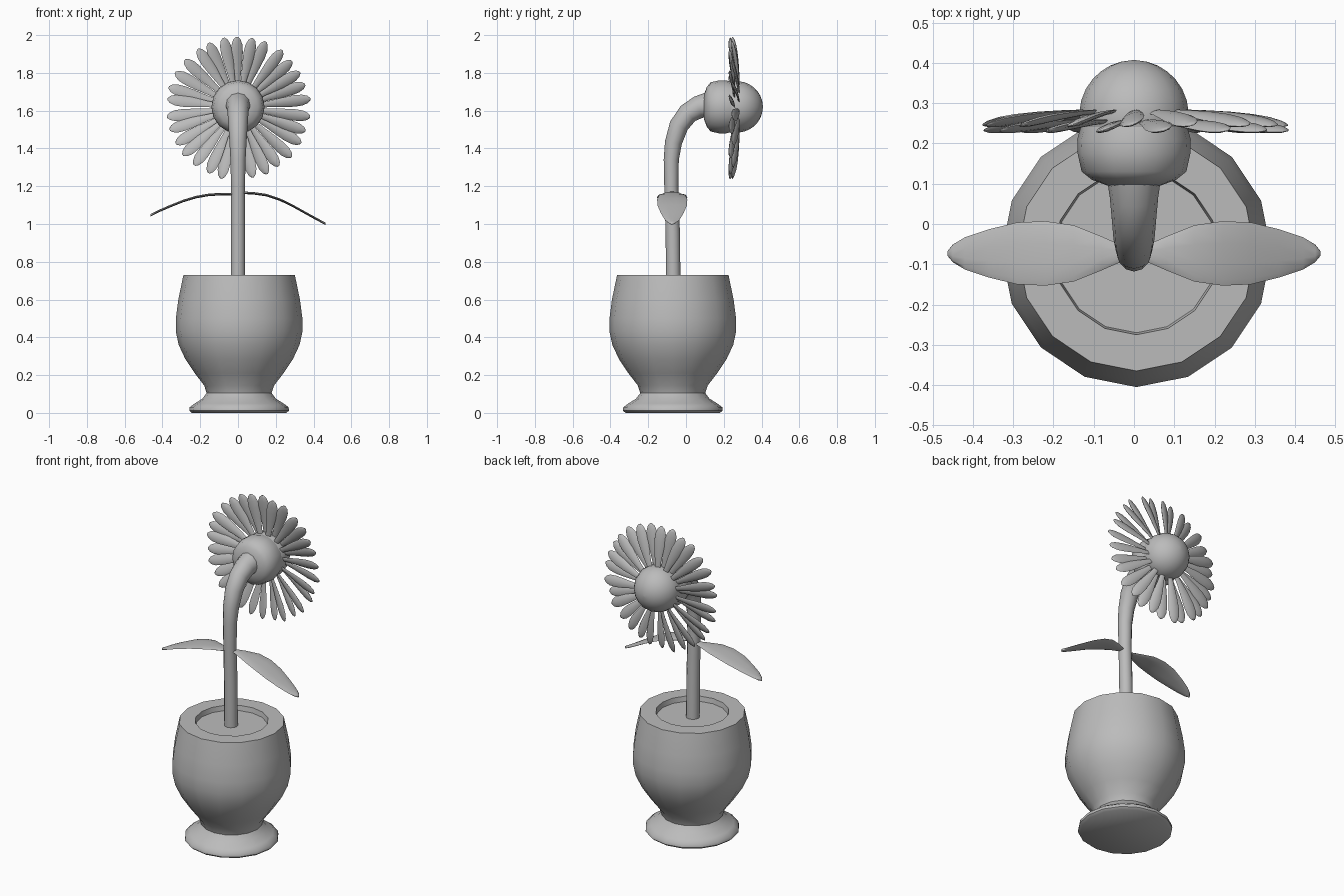
import bpy, bmesh, math, random
from mathutils import Vector, Matrix

random.seed(4)
cube = bpy.data.objects.get("Cube")
if cube:
    bpy.data.objects.remove(cube, do_unlink=True)

clay = bpy.data.materials.new("plain grey")
clay.use_nodes = True
clay.diffuse_color = (0.5, 0.5, 0.5, 1)
clay.node_tree.nodes["Principled BSDF"].inputs["Base Color"].default_value = clay.diffuse_color


def loft(name, rings, smooth=50):
    """Skin a list of equal point rings and cap both ends."""
    bm = bmesh.new()
    rows = [[bm.verts.new(p) for p in ring] for ring in rings]
    n = len(rows[0])
    for a, b in zip(rows, rows[1:]):
        for i in range(n):
            j = (i + 1) % n
            bm.faces.new((a[i], a[j], b[j], b[i]))
    bm.faces.new(rows[0][::-1])
    bm.faces.new(rows[-1])
    bmesh.ops.recalc_face_normals(bm, faces=bm.faces)
    mesh = bpy.data.meshes.new(name)
    bm.to_mesh(mesh)
    bm.free()
    obj = bpy.data.objects.new(name, mesh)
    bpy.context.collection.objects.link(obj)
    mesh.materials.append(clay)
    bpy.ops.object.select_all(action="DESELECT")
    obj.select_set(True)
    bpy.context.view_layer.objects.active = obj
    bpy.ops.object.shade_smooth_by_angle(angle=math.radians(smooth))
    return obj


def ellipse(centre, u, v, sides):
    c, u, v = Vector(centre), Vector(u), Vector(v)
    steps = [2 * math.pi * i / sides for i in range(sides)]
    return [c + u * math.cos(t) + v * math.sin(t) for t in steps]


def lathe(name, profile, origin, axis, sides=16):
    """Turn (radius, distance) points about the y or z axis."""
    o = Vector(origin)
    along = Vector((0, 1, 0)) if axis == "y" else Vector((0, 0, 1))
    side = Vector((0, 0, 1)) if axis == "y" else Vector((0, 1, 0))
    return loft(name, [ellipse(o + along * d, (r, 0, 0), side * r, sides) for r, d in profile])


# Pot with a flared foot, thick rim and sunken soil
lathe("pot", [(0.25, 0), (0.264, 0.012), (0.262, 0.03), (0.235, 0.05), (0.195, 0.075),
              (0.172, 0.105), (0.185, 0.145), (0.235, 0.21), (0.285, 0.285), (0.32, 0.36),
              (0.335, 0.43), (0.335, 0.5), (0.322, 0.6), (0.295, 0.73),
              (0.205, 0.73), (0.2, 0.7)], (0.006, -0.07, 0), "z")
lathe("soil", [(0.2, 0.66), (0.2, 0.685), (0.14, 0.68), (0.06, 0.68)], (0.006, -0.07, 0), "z")

# Bent stem, thickening towards the flower
path = [(-0.067, 0.66, 0.038), (-0.07, 0.95, 0.038), (-0.078, 1.2, 0.037), (-0.078, 1.34, 0.04),
        (-0.067, 1.43, 0.045), (-0.038, 1.52, 0.051), (0.01, 1.585, 0.055),
        (0.065, 1.618, 0.06), (0.12, 1.63, 0.068)]
rings = []
for i, (y, z, r) in enumerate(path):
    a, b = path[max(i - 1, 0)], path[min(i + 1, len(path) - 1)]
    tangent = Vector((0, b[0] - a[0], b[1] - a[1])).normalized()
    rings.append(ellipse((0, y, z), (r, 0, 0), tangent.cross(Vector((1, 0, 0))) * r, 12))
loft("stem", rings)

# Flower head: cup behind, domed centre in front
lathe("flower_cup", [(0.065, 0.095), (0.105, 0.11), (0.13, 0.13), (0.14, 0.175),
                     (0.141, 0.21), (0.13, 0.25)], (0, 0, 1.62), "y")
dome = [(0.136 * math.cos(t), 0.27 + 0.137 * math.sin(t))
        for t in [math.radians(-20 + 12 * i) for i in range(10)]]
lathe("flower_centre", dome, (0, 0, 1.62), "y")

# Two overlapping rings of petals: (share of length, half width)
shape = [(0, 0.012), (0.25, 0.018), (0.5, 0.027), (0.7, 0.032), (0.85, 0.03), (0.95, 0.02), (1, 0.006)]
COUNT = 30
for k in range(COUNT):
    back = k % 2
    turn = Matrix.Rotation(2 * math.pi * k / COUNT + random.uniform(-0.03, 0.03), 3, "Y")
    reach = random.uniform(0.375, 0.387)
    twist = math.radians(18)
    rings = []
    for s, w in shape:
        y = (0.255 if back else 0.28) - (0.022 if back else 0.034) * s ** 1.5
        centre = Vector((0, y, 0.1 + (reach - 0.1) * s))
        u = Vector((math.cos(twist), math.sin(twist), 0)) * w
        v = Vector((-math.sin(twist), math.cos(twist), 0)) * w * 0.28
        rings.append([turn @ p + Vector((0, 0, 1.615)) for p in ellipse(centre, u, v, 8)])
    loft(f"petal_{k + 1}", rings, 70)

# Two drooping leaves: (distance out, half width, left height, right height)
leaf = [(0.03, 0.02, 1.165, 1.158), (0.08, 0.042, 1.163, 1.158), (0.15, 0.07, 1.153, 1.155),
        (0.22, 0.08, 1.13, 1.143), (0.29, 0.077, 1.096, 1.122), (0.36, 0.06, 1.057, 1.094),
        (0.42, 0.04, 1.024, 1.068), (0.45, 0.022, 1.008, 1.053), (0.463, 0.006, 1.002, 1.047)]
for name, sign in (("left_leaf", 1), ("right_leaf", -1)):
    rings = [ellipse((sign * x, -0.073, zl if sign > 0 else zr), (0, w, 0), (0, 0, 0.007), 10)
             for x, w, zl, zr in leaf]
    loft(name, rings, 70)
